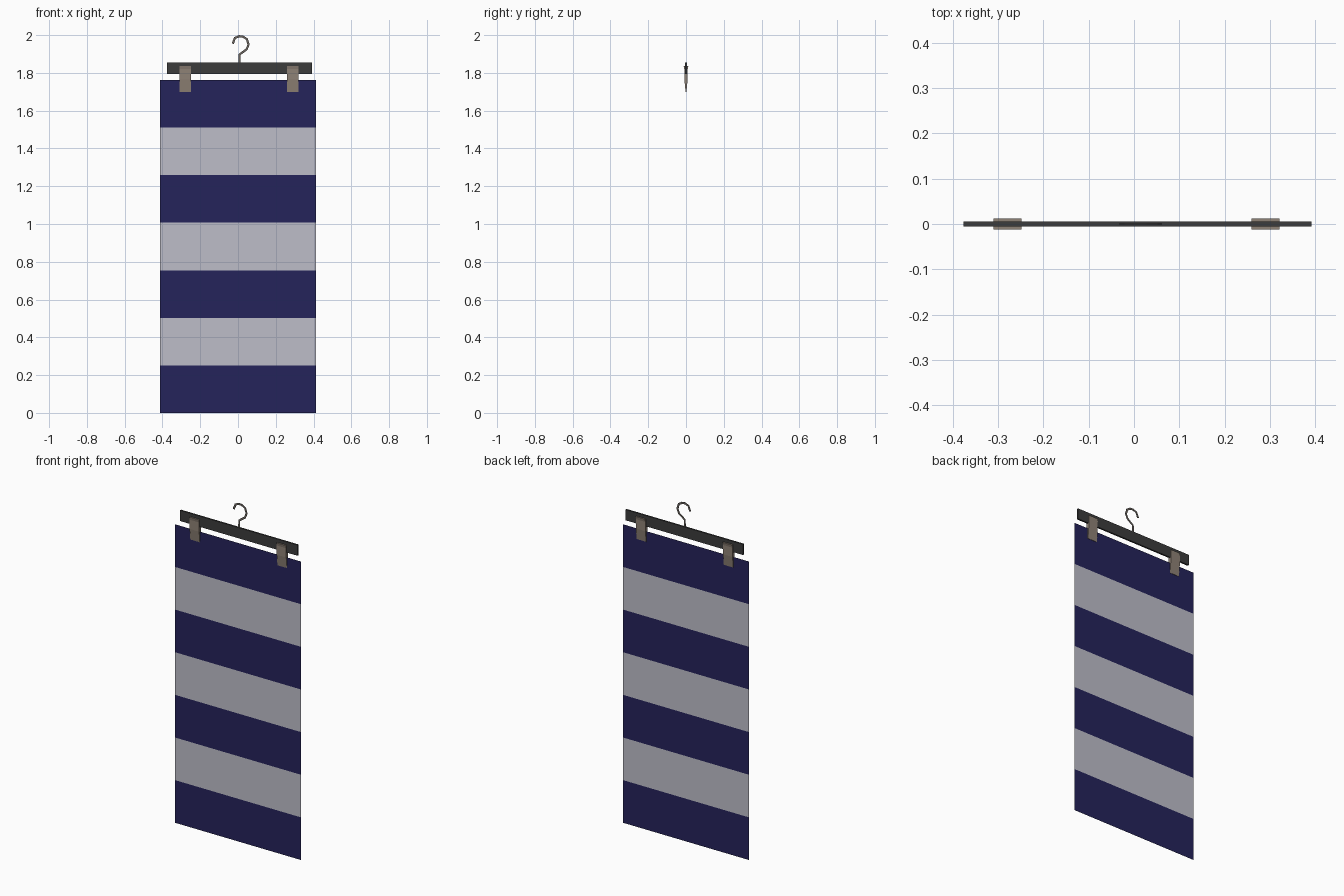
import bpy, bmesh
from mathutils import Vector

if "Cube" in bpy.data.objects:
    bpy.data.objects.remove(bpy.data.objects["Cube"])


def srgb(r, g, b):
    return tuple((c / 255 / 12.92) if c < 11 else ((c / 255 + 0.055) / 1.055) ** 2.4 for c in (r, g, b)) + (1,)


def material(name, rgb):
    m = bpy.data.materials.new(name)
    m.diffuse_color = srgb(*rgb)
    m.use_nodes = True
    m.node_tree.nodes["Principled BSDF"].inputs["Base Color"].default_value = m.diffuse_color
    return m


NAVY = material("navy_cloth", (37, 35, 91))
PALE = material("pale_grey_cloth", (190, 190, 201))
BLACK = material("dark_bar", (60, 60, 60))
BROWN = material("brown_clip", (143, 130, 118))
METAL = material("hook_metal", (108, 102, 97))


def make(name, verts, faces, mats):
    me = bpy.data.meshes.new(name)
    me.from_pydata(verts, [], faces)
    bm = bmesh.new()
    bm.from_mesh(me)
    bmesh.ops.recalc_face_normals(bm, faces=bm.faces)
    bm.to_mesh(me)
    bm.free()
    for m in mats:
        me.materials.append(m)
    ob = bpy.data.objects.new(name, me)
    bpy.context.collection.objects.link(ob)
    return ob


def extrude_x(name, profile, x0, x1, mat):
    """Closed (y, z) profile extruded between x0 and x1."""
    n = len(profile)
    verts = [(x, y, z) for x in (x0, x1) for y, z in profile]
    faces = [(i, (i + 1) % n, n + (i + 1) % n, n + i) for i in range(n)]
    faces += [tuple(range(n))[::-1], tuple(range(n, 2 * n))]
    return make(name, verts, faces, [mat])


# Striped cloth: one flat sheet of seven equal bands
W, H, N = 0.412, 1.762, 7
verts = [(x, 0, H * i / N) for i in range(N + 1) for x in (-W, W)]
faces = [(2 * i, 2 * i + 1, 2 * i + 3, 2 * i + 2) for i in range(N)]
cloth = make("striped_cloth", verts, faces, [NAVY, PALE])
for p in cloth.data.polygons:
    p.material_index = int(p.center.z / (H / N)) % 2

# Hanger bar
extrude_x("hanger_bar", [(-0.005, 1.793), (0.005, 1.793), (0.005, 1.856), (-0.005, 1.856)],
          -0.376, 0.392, BLACK)

# Clips: tapering jaws with flared tops
half = [(0.002, 1.70), (0.009, 1.765), (0.009, 1.82), (0.0125, 1.837)]
clip = half + [(-y, z) for y, z in reversed(half)]
for side, x in (("left", -0.279), ("right", 0.29)):
    extrude_x("clip_" + side, clip, x - 0.031, x + 0.031, BROWN)

# Hook: thin flat ribbon following a bent path
path = [Vector(p) for p in [(0.008, 1.85), (0.008, 1.897), (0.046, 1.925), (0.056, 1.95), (0.047, 1.979),
                            (0.026, 1.992), (0.006, 1.994), (-0.016, 1.985), (-0.028, 1.955)]]
verts = []
for i, p in enumerate(path):
    t = (path[min(i + 1, len(path) - 1)] - path[max(i - 1, 0)]).normalized()
    n = Vector((-t.y, t.x)) * 0.006
    for q in (p + n, p - n):
        for y in (-0.001, 0.001):
            verts.append((q.x, y, q.y))
faces = []
for i in range(len(path) - 1):
    a, b = 4 * i, 4 * i + 4
    for j, k in ((0, 1), (1, 3), (3, 2), (2, 0)):
        faces.append((a + j, a + k, b + k, b + j))
e = 4 * (len(path) - 1)
faces += [(0, 2, 3, 1), (e, e + 1, e + 3, e + 2)]
make("hook", verts, faces, [METAL])
